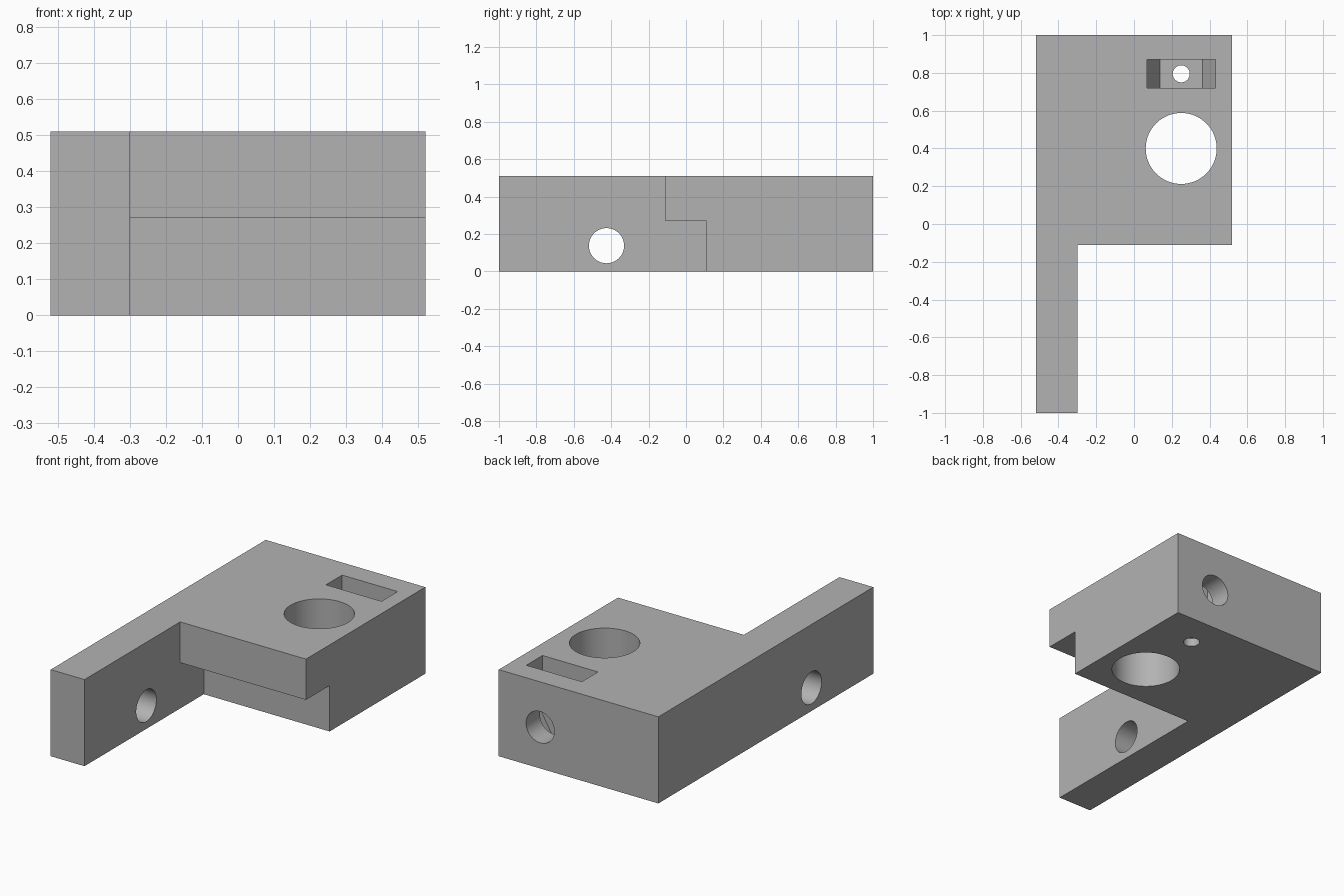
import bpy
import bmesh
import math
from mathutils import Matrix, Vector

default = bpy.data.objects.get("Cube")
if default:
    bpy.data.objects.remove(default, do_unlink=True)

grey = bpy.data.materials.new("plain grey")
grey.use_nodes = True
colour = (0.45, 0.45, 0.45, 1)
grey.diffuse_color = colour
grey.node_tree.nodes["Principled BSDF"].inputs["Base Color"].default_value = colour


def finish(name, bm):
    mesh = bpy.data.meshes.new(name)
    bm.to_mesh(mesh)
    bm.free()
    mesh.materials.append(grey)
    obj = bpy.data.objects.new(name, mesh)
    bpy.context.collection.objects.link(obj)
    return obj


def box(name, low, high):
    low, high = Vector(low), Vector(high)
    bm = bmesh.new()
    bmesh.ops.create_cube(bm, size=1, matrix=Matrix.Translation((low + high) / 2)
                          @ Matrix.Diagonal((*(high - low), 1)))
    return finish(name, bm)


def rod(name, start, end, radius, sides=64):
    start, end = Vector(start), Vector(end)
    axis = end - start
    turn = {0: Matrix.Rotation(math.pi / 2, 4, "Y"),
            1: Matrix.Rotation(math.pi / 2, 4, "X"),
            2: Matrix.Identity(4)}[max(range(3), key=lambda i: abs(axis[i]))]
    # Hexagons get a corner on the local x axis, so their lower side lies flat
    spin = Matrix.Rotation(math.pi / 2, 4, "Z") if sides == 6 else Matrix.Identity(4)
    bm = bmesh.new()
    bmesh.ops.create_cone(bm, cap_ends=True, segments=sides, radius1=radius,
                          radius2=radius, depth=axis.length, matrix=spin)
    bmesh.ops.transform(bm, matrix=Matrix.Translation((start + end) / 2) @ turn,
                        verts=bm.verts)
    return finish(name, bm)


W, L, H = 0.52, 1.0, 0.51        # half width, half length, height
ARM, STEP, LEDGE = -0.30, 0.11, 0.27
BX, BY, BZ = 0.25, 0.795, 0.243  # clamp bolt and nut centre
OUT = 1.5

# Solid blank, carved into a block with a long arm
bracket = box("clamp_bracket", (-W, -L, 0), (W, L, H))

cutters = [
    box("front_notch", (ARM, -OUT, -OUT), (OUT, -STEP, OUT)),
    box("step_undercut", (ARM, -OUT, -OUT), (OUT, STEP, LEDGE)),
    # Rod bore and arm mounting hole
    rod("rod_bore", (BX, 0.4, -1), (BX, 0.4, 1), 0.188),
    rod("arm_hole", (-1, -0.425, 0.137), (0, -0.425, 0.137), 0.094),
    # Clamp bolt hole from the back into the rod bore
    rod("bolt_hole", (BX, 0.45, BZ), (BX, OUT, BZ), 0.092),
    # Nut pocket, its slot to the top, and the small hole beneath
    rod("nut_pocket", (BX, 0.72, BZ), (BX, 0.87, BZ), 0.225, 6),
    box("nut_slot", (BX - 0.181, 0.72, BZ), (BX + 0.181, 0.87, 1)),
    rod("drain_hole", (BX, BY, -1), (BX, BY, BZ), 0.045, 48),
]

bpy.context.view_layer.objects.active = bracket
for cutter in cutters:
    cutter.hide_render = True
    cut = bracket.modifiers.new(cutter.name, "BOOLEAN")
    cut.operation = "DIFFERENCE"
    cut.solver = "EXACT"
    cut.object = cutter
    bpy.ops.object.modifier_apply(modifier=cut.name)
for cutter in cutters:
    bpy.data.objects.remove(cutter, do_unlink=True)

# Smooth bores with crisp edges
bpy.ops.object.select_all(action="DESELECT")
bracket.select_set(True)
bpy.ops.object.shade_smooth_by_angle(angle=math.radians(25))
